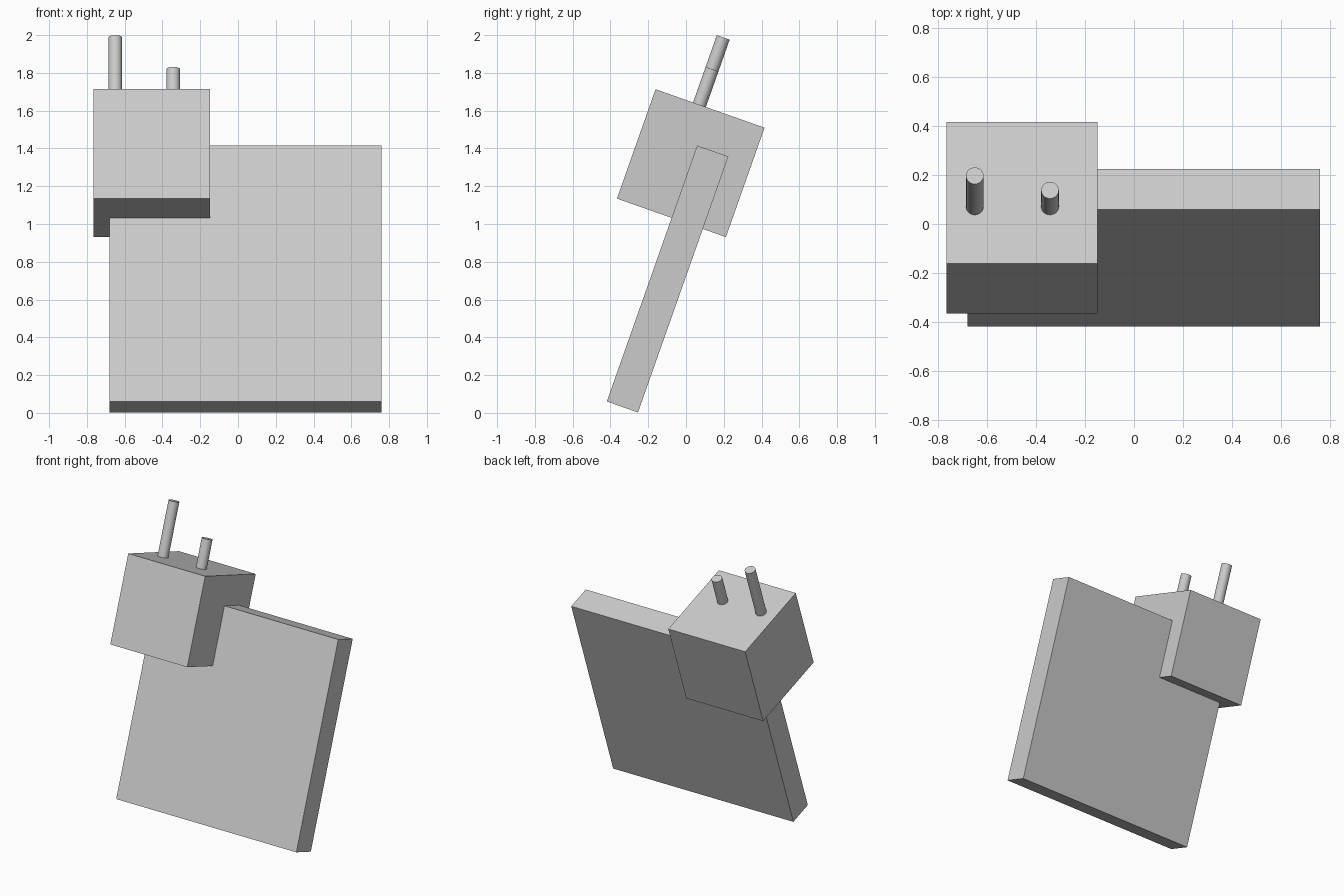
import bpy
import math
from mathutils import Matrix

if "Cube" in bpy.data.objects:
    bpy.data.objects.remove(bpy.data.objects["Cube"])

# The whole assembly leans back; parts are laid out upright, then tilted about x
TILT = Matrix.Rotation(-math.radians(19.45), 4, 'X')


def tilt(obj, name, center):
    obj.name = name
    obj.matrix_world = TILT @ Matrix.Translation(center)


def box(name, center, size):
    bpy.ops.mesh.primitive_cube_add(size=1)
    obj = bpy.context.object
    obj.data.transform(Matrix.Diagonal((*size, 1)))
    tilt(obj, name, center)


def pin(name, x, top):
    base = 1.5
    bpy.ops.mesh.primitive_cylinder_add(vertices=32, radius=0.036, depth=top - base)
    obj = bpy.context.object
    bpy.ops.object.shade_smooth_by_angle(angle=math.radians(30))
    tilt(obj, name, (x, -0.476, (top + base) / 2))


# Flat panel and the block that clasps its upper corner
box("panel", (0.04, -0.328, 0.636), (1.44, 0.175, 1.437))
box("corner_block", (-0.457, -0.4166, 1.255), (0.615, 0.612, 0.614))

# Long and short pins on top of the block
pin("long_pin", -0.65, 1.94)
pin("short_pin", -0.343, 1.762)
